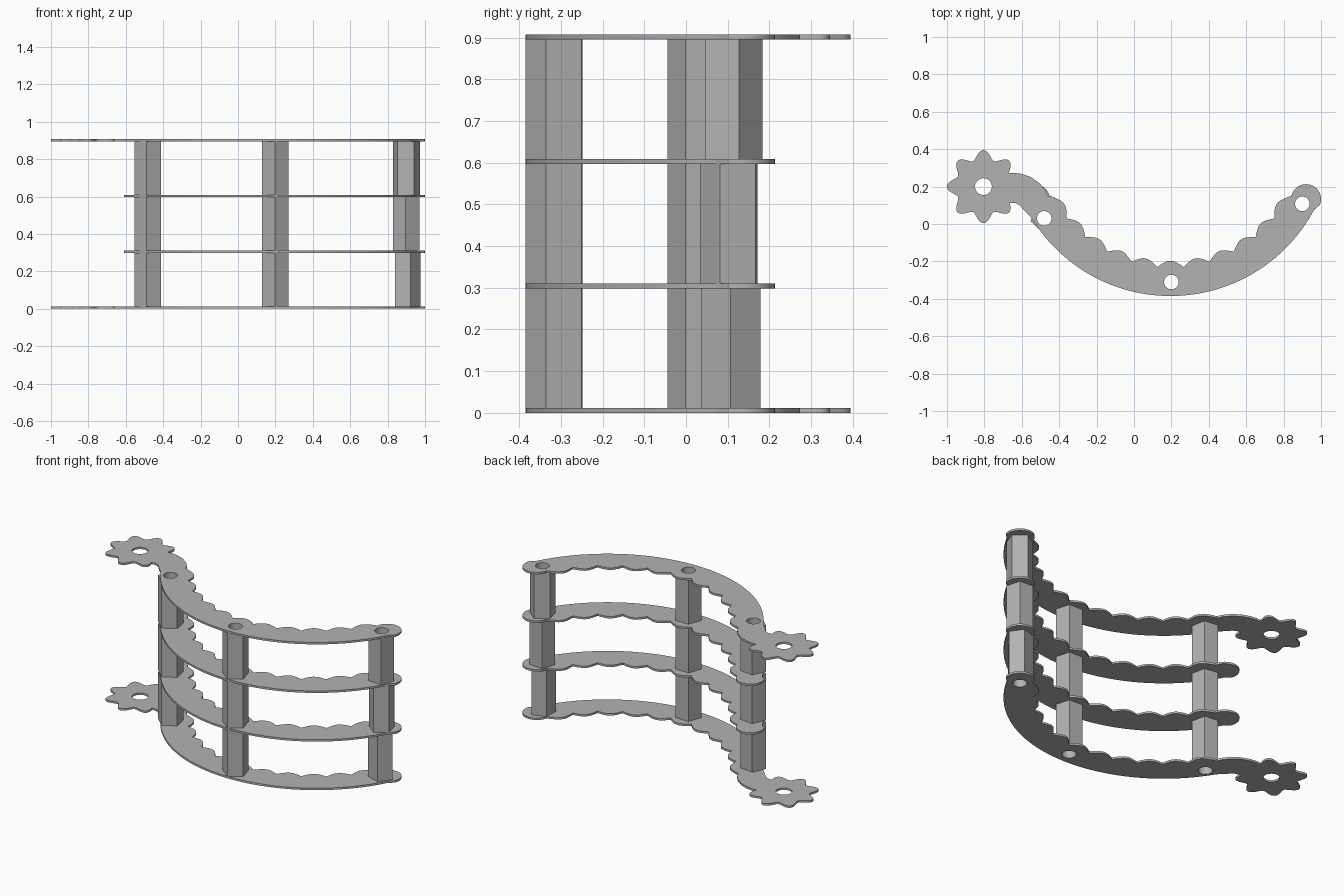
import bpy
import bmesh
from math import sin, cos, radians, pi

if "Cube" in bpy.data.objects:
    bpy.data.objects.remove(bpy.data.objects["Cube"], do_unlink=True)

grey = bpy.data.materials.new("plain_grey")
grey.use_nodes = True
COLOUR = (0.45, 0.45, 0.45, 1)
grey.diffuse_color = COLOUR
grey.node_tree.nodes["Principled BSDF"].inputs["Base Color"].default_value = COLOUR

CX, CY = 0.195, 0.485          # centre of the curved plates
GEAR = (-0.805, 0.20)          # centre of the toothed end
OUTER = 0.87
THICK = 0.012
LEVELS = [0.0, 0.298, 0.597, 0.895]


def span(a, b, n):
    return [a + (b - a) * i / n for i in range(n + 1)]


def ring(c, r, n, start=0.0):
    return [(c[0] + r * cos(radians(start) + 2 * pi * i / n),
             c[1] + r * sin(radians(start) + 2 * pi * i / n)) for i in range(n)]


def polar(a, r):
    """Point on the plate, angle measured from straight forward."""
    return (CX + r * sin(radians(a)), CY - r * cos(radians(a)))


def scallop(a):
    return polar(a, 0.718 - 0.036 * abs(cos(16 * radians(a))))


def extrude_outline(name, loops, z0, z1):
    """Fill an outline (further loops are holes) and give it height."""
    cu = bpy.data.curves.new(name, "CURVE")
    cu.dimensions = "2D"
    cu.fill_mode = "BOTH"
    cu.extrude = (z1 - z0) / 2
    for loop in loops:
        sp = cu.splines.new("POLY")
        sp.points.add(len(loop) - 1)
        for p, (x, y) in zip(sp.points, loop):
            p.co = (x, y, 0, 1)
        sp.use_cyclic_u = True
    tmp = bpy.data.objects.new(name + "_curve", cu)
    bpy.context.scene.collection.objects.link(tmp)
    bpy.context.view_layer.update()
    dg = bpy.context.evaluated_depsgraph_get()
    me = bpy.data.meshes.new_from_object(tmp.evaluated_get(dg))
    bpy.data.objects.remove(tmp, do_unlink=True)
    bm = bmesh.new()
    bm.from_mesh(me)
    bmesh.ops.remove_doubles(bm, verts=bm.verts, dist=0.0002)
    bmesh.ops.recalc_face_normals(bm, faces=bm.faces)
    bmesh.ops.translate(bm, verts=bm.verts, vec=(0, 0, (z0 + z1) / 2))
    bm.to_mesh(me)
    bm.free()
    me.materials.clear()
    me.materials.append(grey)
    ob = bpy.data.objects.new(name, me)
    bpy.context.scene.collection.objects.link(ob)
    bpy.ops.object.select_all(action="DESELECT")
    ob.select_set(True)
    bpy.context.view_layer.objects.active = ob
    bpy.ops.object.shade_smooth_by_angle(angle=radians(25))
    return ob


# Shared outline pieces
cap = [(0.92 + 0.08 * cos(radians(a)), 0.133 + 0.08 * sin(radians(a)))
       for a in span(-22, 168, 20)]
cap_mirrored = [(2 * CX - x, y) for x, y in reversed(cap)]
END = 61.875
inner = [scallop(a) for a in span(END, -END, 132)]

# Toothed end with its connecting arm
teeth = []
for a in span(28, 328, 120):
    r = 0.171 + 0.024 * cos(8 * radians(a))
    teeth.append((GEAR[0] + r * cos(radians(a)), GEAR[1] + r * sin(radians(a))))
arm_back = [(-0.46, 0.15), (-0.475, 0.182), (-0.505, 0.218),
            (-0.55, 0.25), (-0.6, 0.268), (-0.64, 0.273)]
arm_front = [(-0.635, 0.113), (-0.612, 0.1), (-0.585, 0.07)]

posts = {"left_post": (0.9, 0.108),
         "middle_post": (0.2, -0.31),
         "right_post": (-0.48, 0.03)}
bores = [ring(c, 0.039, 32) for c in posts.values()]

hinged = ([polar(a, OUTER) for a in span(-59, 62, 72)] + cap + inner
          + arm_back + teeth + arm_front)
plain = [polar(a, OUTER) for a in span(-62, 62, 72)] + cap + inner + cap_mirrored

# Plates
for name, z, outline in zip(
        ["bottom_plate", "lower_middle_plate", "upper_middle_plate", "top_plate"],
        LEVELS, [hinged, plain, plain, hinged]):
    holes = list(bores)
    if outline is hinged:
        holes.append(ring(GEAR, 0.045, 32))
    extrude_outline(name, [outline] + holes, z, z + THICK)

# Five-sided hollow posts between plates, each with its own turn
turns = {"left_post": [-1, 267, 87],
         "middle_post": [268, 268, 268],
         "right_post": [263, 263, 263]}
for (name, c), bore in zip(posts.items(), bores):
    for i, tag in enumerate(["lower", "centre", "upper"]):
        extrude_outline(tag + "_" + name,
                        [ring(c, 0.075, 5, turns[name][i]), bore],
                        LEVELS[i] + THICK, LEVELS[i + 1])
